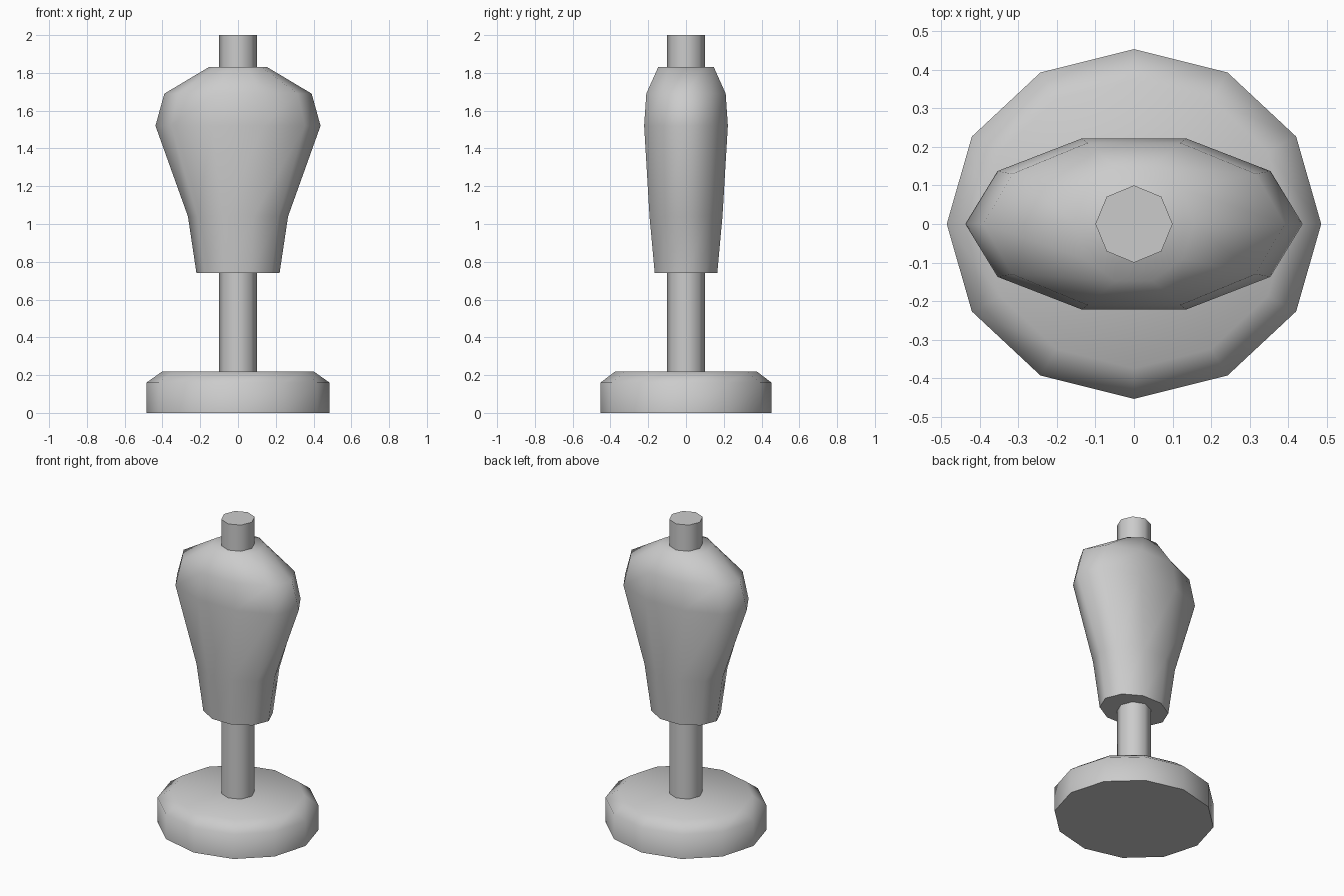
import bpy
import bmesh
from math import cos, sin, tau, radians

cube = bpy.data.objects.get("Cube")
if cube:
    bpy.data.objects.remove(cube, do_unlink=True)

# Single plain grey for the whole stand
grey = bpy.data.materials.new("plain_grey")
grey.use_nodes = True
grey.diffuse_color = (0.6, 0.6, 0.6, 1)
grey.node_tree.nodes["Principled BSDF"].inputs["Base Color"].default_value = grey.diffuse_color


def loft(name, sides, rings, smooth_angle):
    """Stack elliptical rings (z, x radius, y radius) into a capped solid."""
    bm = bmesh.new()
    loops = [[bm.verts.new((rx * cos(tau * i / sides), ry * sin(tau * i / sides), z))
              for i in range(sides)] for z, rx, ry in rings]
    for low, high in zip(loops, loops[1:]):
        for i in range(sides):
            j = (i + 1) % sides
            bm.faces.new((low[i], low[j], high[j], high[i]))
    bm.faces.new(loops[0][::-1])
    bm.faces.new(loops[-1])
    mesh = bpy.data.meshes.new(name)
    bm.to_mesh(mesh)
    bm.free()
    mesh.materials.append(grey)
    obj = bpy.data.objects.new(name, mesh)
    bpy.context.collection.objects.link(obj)
    bpy.ops.object.select_all(action="DESELECT")
    obj.select_set(True)
    bpy.context.view_layer.objects.active = obj
    bpy.ops.object.shade_smooth_by_angle(angle=radians(smooth_angle))
    return obj


# Heavy foot with a chamfered rim
loft("base", 12, [(0, 0.485, 0.453), (0.16, 0.485, 0.453), (0.22, 0.40, 0.374)], 60)

# Post running through the body, ending in the neck
loft("pole", 8, [(0.2, 0.1, 0.1), (2.0, 0.1, 0.1)], 60)

# Tapered body: waist, ribs, chest, shoulders, neckline
loft("torso", 10, [
    (0.74, 0.22, 0.174),
    (1.04, 0.265, 0.203),
    (1.52, 0.437, 0.233),
    (1.69, 0.39, 0.221),
    (1.83, 0.155, 0.155),
], 70)
